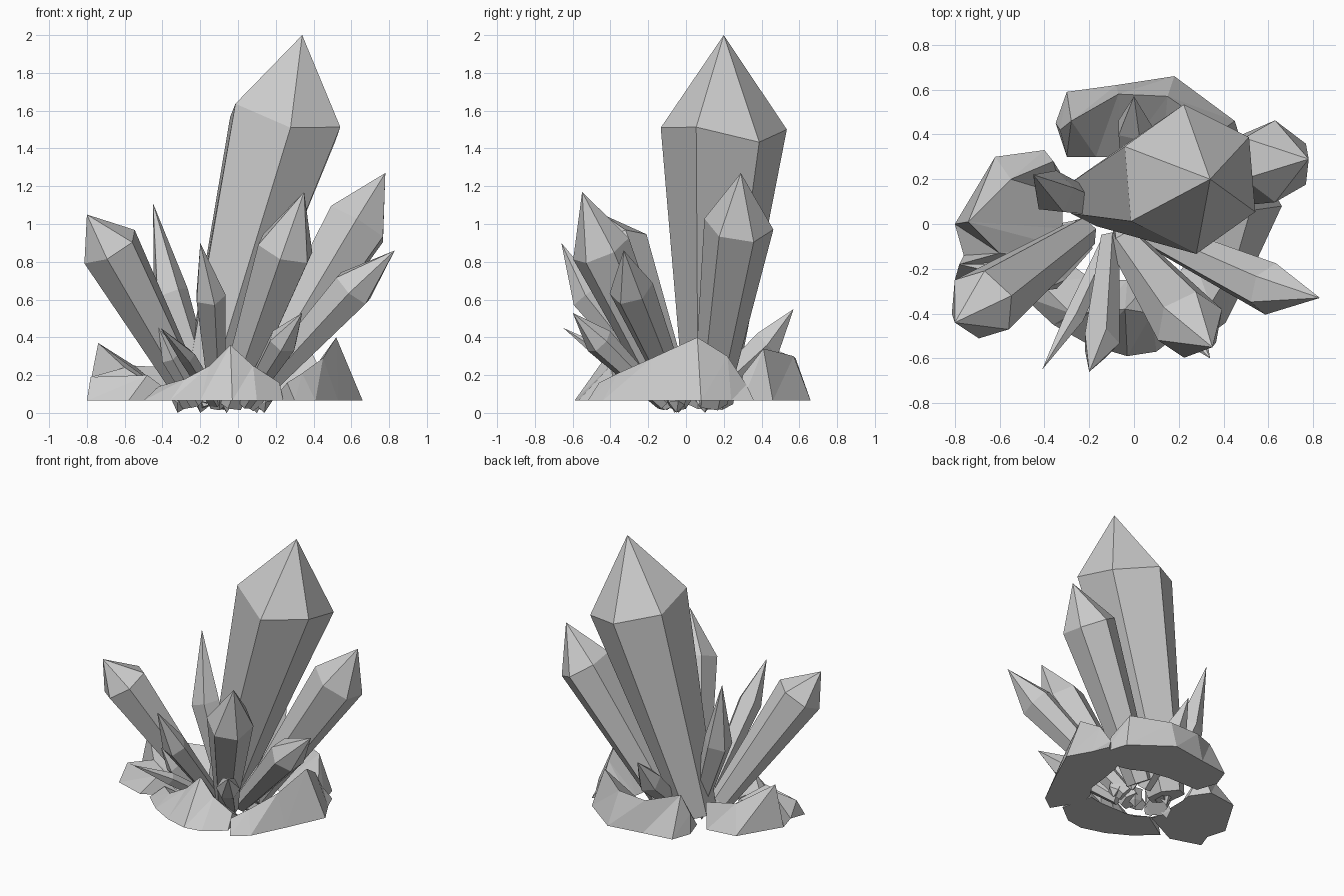
import bpy, bmesh, math
from mathutils import Vector

stone = bpy.data.materials.new("pale grey stone")
stone.diffuse_color = (0.6, 0.6, 0.6, 1)


def finish(bm, name):
    bmesh.ops.recalc_face_normals(bm, faces=bm.faces[:])
    me = bpy.data.meshes.new(name)
    bm.to_mesh(me)
    bm.free()
    me.materials.append(stone)
    bpy.context.collection.objects.link(bpy.data.objects.new(name, me))


def crystal(name, base, r0, shoulder, r1, tip, phase, sides=6, lift=(0,)):
    """Tapered prism from base to shoulder, closed by an off-centre point."""
    base, shoulder, tip = Vector(base), Vector(shoulder), Vector(tip)
    axis = (shoulder - base).normalized()
    u = (Vector((1, 0, 0)) - axis * axis.x).normalized()
    v = axis.cross(u)
    bm = bmesh.new()
    rings = []
    for c, r, k in ((base, r0, 0), (shoulder, r1, 1)):
        ring = []
        for i in range(sides):
            a = math.radians(phase) + math.tau * i / sides
            p = c + (u * math.cos(a) + v * math.sin(a)) * r
            p.z += k * lift[i % len(lift)]
            ring.append(bm.verts.new(p))
        rings.append(ring)
    top = bm.verts.new(tip)
    bm.faces.new(rings[0])
    for i in range(sides):
        j = (i + 1) % sides
        bm.faces.new((rings[0][i], rings[0][j], rings[1][j], rings[1][i]))
        bm.faces.new((rings[1][i], rings[1][j], top))
    finish(bm, name)


def rock(name, stations, floor=0.065):
    """Faceted ridge: each station is outer xy, crest xyz, inner xy."""
    bm = bmesh.new()
    rows = []
    for ox, oy, cx, cy, cz, ix, iy in stations:
        rows.append([bm.verts.new(p) for p in
                     ((ox, oy, floor), (cx, cy, cz), (ix, iy, floor))])
    for a, b in zip(rows, rows[1:]):
        for k in range(3):
            m = (k + 1) % 3
            bm.faces.new((a[k], a[m], b[m]))
            bm.faces.new((a[k], b[m], b[k]))
    bm.faces.new(rows[0])
    bm.faces.new(rows[-1])
    finish(bm, name)


# large crystals
crystal("main_crystal", (-0.18, 0.12, 0.05), 0.13, (0.25, 0.2, 1.53), 0.335, (0.34, 0.2, 2.0), 35,
        lift=(-0.01, -0.02, -0.04, 0.02, -0.03, 0.06))
crystal("left_crystal", (-0.23, -0.04, 0.06), 0.075, (-0.68, -0.36, 0.88), 0.165, (-0.8, -0.44, 1.05), 25)
crystal("front_crystal", (-0.04, -0.08, 0.05), 0.075, (0.25, -0.45, 0.87), 0.16, (0.35, -0.55, 1.17), 20)
crystal("right_crystal", (0.06, 0.13, 0.06), 0.09, (0.63, 0.28, 1.0), 0.185, (0.78, 0.29, 1.27), 30)
crystal("low_right_crystal", (0.05, -0.03, 0.05), 0.06, (0.61, -0.29, 0.66), 0.12, (0.83, -0.33, 0.86), 15)

# thin and small crystals
crystal("left_spike", (-0.15, 0.08, 0.04), 0.05, (-0.36, 0.14, 0.63), 0.1, (-0.45, 0.22, 1.11), 10, 5)
crystal("front_spike", (-0.11, -0.07, 0.04), 0.045, (-0.15, -0.53, 0.62), 0.085, (-0.2, -0.66, 0.9), 0, 5)
crystal("small_left_spike", (-0.12, -0.1, 0.06), 0.04, (-0.27, -0.42, 0.3), 0.045, (-0.41, -0.65, 0.45), 0, 5)
crystal("small_front_crystal", (0.04, -0.12, 0.05), 0.04, (0.24, -0.46, 0.38), 0.08, (0.34, -0.6, 0.53), 20)
crystal("small_back_crystal", (0, 0.1, 0.06), 0.05, (0, 0.43, 0.36), 0.085, (0, 0.57, 0.55), 0, 5)
crystal("small_side_crystal", (-0.22, -0.1, 0.05), 0.04, (-0.36, -0.24, 0.3), 0.055, (-0.42, -0.3, 0.45), 0, 5)

# ring of low rocks around the crystals
rock("back_rock", [
    (0.5, 0.3, 0.45, 0.3, 0.2, 0.3, 0.2),
    (0.45, 0.46, 0.38, 0.41, 0.34, 0.22, 0.22),
    (0.18, 0.66, 0.15, 0.57, 0.3, 0.12, 0.27),
    (-0.08, 0.62, -0.07, 0.58, 0.29, -0.05, 0.3),
    (-0.3, 0.59, -0.28, 0.46, 0.34, -0.17, 0.3),
    (-0.35, 0.45, -0.33, 0.42, 0.2, -0.3, 0.3)])
rock("left_rock", [
    (-0.4, 0.33, -0.36, 0.28, 0.24, -0.31, 0.2),
    (-0.62, 0.3, -0.55, 0.2, 0.25, -0.32, 0.13),
    (-0.8, 0.0, -0.74, 0.01, 0.37, -0.32, -0.02),
    (-0.76, -0.14, -0.6, -0.13, 0.24, -0.32, -0.1),
    (-0.8, -0.25, -0.78, -0.18, 0.19, -0.32, -0.16),
    (-0.58, -0.32, -0.48, -0.25, 0.2, -0.3, -0.18)])
rock("front_rock", [
    (-0.5, -0.32, -0.42, -0.26, 0.14, -0.28, -0.18),
    (-0.36, -0.45, -0.28, -0.4, 0.18, -0.2, -0.24),
    (-0.2, -0.54, -0.15, -0.39, 0.25, -0.12, -0.25),
    (-0.03, -0.59, -0.04, -0.38, 0.36, -0.03, -0.25),
    (0.1, -0.57, 0.08, -0.4, 0.25, 0.08, -0.25),
    (0.24, -0.46, 0.22, -0.38, 0.16, 0.18, -0.23)])
rock("right_rock", [
    (0.3, -0.52, 0.26, -0.46, 0.16, 0.18, -0.32),
    (0.41, -0.44, 0.34, -0.36, 0.21, 0.2, -0.22),
    (0.53, -0.2, 0.45, -0.18, 0.29, 0.26, -0.13),
    (0.66, 0.08, 0.52, 0.06, 0.4, 0.28, 0.04),
    (0.57, 0.24, 0.48, 0.22, 0.3, 0.3, 0.16),
    (0.52, 0.36, 0.47, 0.32, 0.15, 0.32, 0.22)])

# rough broken stubs under the crystals
for i, (x, y) in enumerate(((-0.32, -0.04), (-0.2, 0.1), (-0.06, -0.06), (0.1, 0.1), (0.14, -0.05))):
    crystal(f"root_stub_{i + 1}", (x * 0.8, y * 0.8, 0.13), 0.05,
            (x, y, 0.05), 0.045, (x, y, 0.0), 20 * i, 4)
